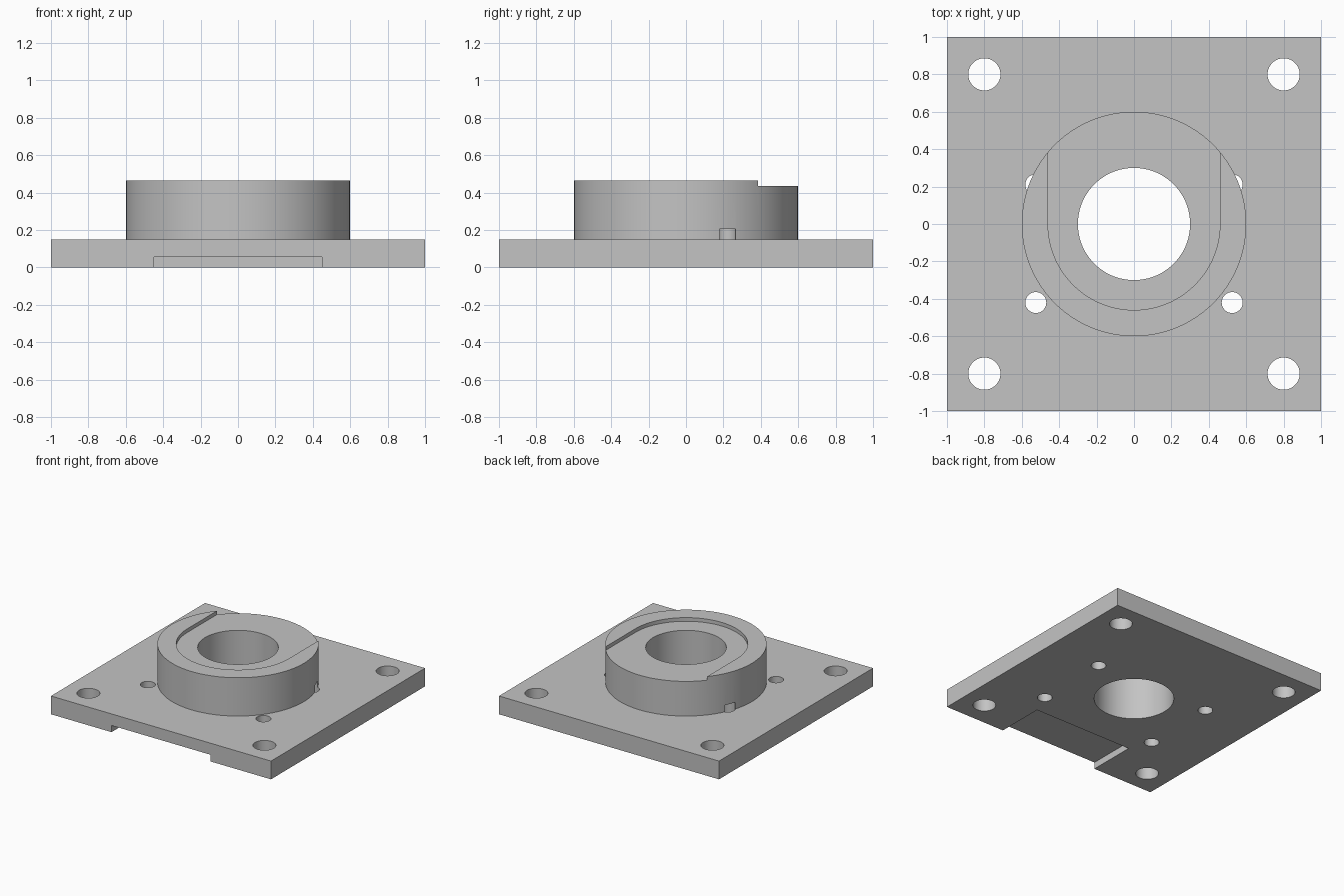
import bpy, bmesh
from math import cos, sin, pi, radians

cube = bpy.data.objects.get("Cube")
if cube:
    bpy.data.objects.remove(cube, do_unlink=True)

steel = bpy.data.materials.new("plain grey")
steel.use_nodes = True
GREY = (0.55, 0.55, 0.55, 1)
steel.diffuse_color = GREY
steel.node_tree.nodes["Principled BSDF"].inputs["Base Color"].default_value = GREY


def rect(x0, x1, y0, y1):
    return [(x0, y0), (x1, y0), (x1, y1), (x0, y1)]


def circle(r, x=0, y=0, n=96):
    return [(x + r * cos(2 * pi * i / n), y + r * sin(2 * pi * i / n)) for i in range(n)]


def prism(name, outline, z0, z1):
    """Extrude a closed outline from z0 up to z1."""
    bm = bmesh.new()
    face = bm.faces.new([bm.verts.new((x, y, z0)) for x, y in outline])
    grown = bmesh.ops.extrude_face_region(bm, geom=[face])["geom"]
    top = [v for v in grown if isinstance(v, bmesh.types.BMVert)]
    bmesh.ops.translate(bm, verts=top, vec=(0, 0, z1 - z0))
    bmesh.ops.recalc_face_normals(bm, faces=bm.faces)
    mesh = bpy.data.meshes.new(name)
    bm.to_mesh(mesh)
    bm.free()
    mesh.materials.append(steel)
    obj = bpy.data.objects.new(name, mesh)
    bpy.context.collection.objects.link(obj)
    return obj


def combine(target, tool, operation):
    """Apply a boolean and discard the tool object."""
    bpy.context.view_layer.objects.active = target
    mod = target.modifiers.new(tool.name, "BOOLEAN")
    mod.operation, mod.solver, mod.object = operation, "EXACT", tool
    bpy.ops.object.modifier_apply(modifier=mod.name)
    bpy.data.objects.remove(tool, do_unlink=True)


PLATE_TOP, BOSS_TOP, SEAT = 0.15, 0.465, 0.435

# Square plate with the round boss fused on top
flange = prism("flange_body", rect(-1, 1, -1, 1), 0, PLATE_TOP)
combine(flange, prism("boss", circle(0.6), 0.1, BOSS_TOP), "UNION")

# Central bore
combine(flange, prism("bore", circle(0.3), -0.1, 0.6), "DIFFERENCE")

# U-shaped seat in the boss top, open to the back
r = 0.46
half_round = [(r * cos(pi + pi * i / 48), r * sin(pi + pi * i / 48)) for i in range(49)]
combine(flange, prism("seat", half_round + [(r, 0.8), (-r, 0.8)], SEAT, 0.6), "DIFFERENCE")

# Shallow slot under the front edge
combine(flange, prism("slot", rect(-0.45, 0.45, -1.1, -0.6), -0.1, 0.055), "DIFFERENCE")

# Corner bolt holes, front pin holes, and blind back pin holes biting into the boss
for side in (-1, 1):
    for radius, x, y, top in ((0.086, 0.8, 0.8, 0.3), (0.086, 0.8, -0.8, 0.3),
                              (0.056, 0.525, -0.42, 0.3), (0.056, 0.525, 0.21, 0.205)):
        combine(flange, prism("hole", circle(radius, side * x, y, 48), -0.1, top), "DIFFERENCE")

# Smooth the round walls, keep the machined edges sharp
bpy.ops.object.select_all(action="DESELECT")
flange.select_set(True)
bpy.context.view_layer.objects.active = flange
bpy.ops.object.shade_smooth_by_angle(angle=radians(30))
